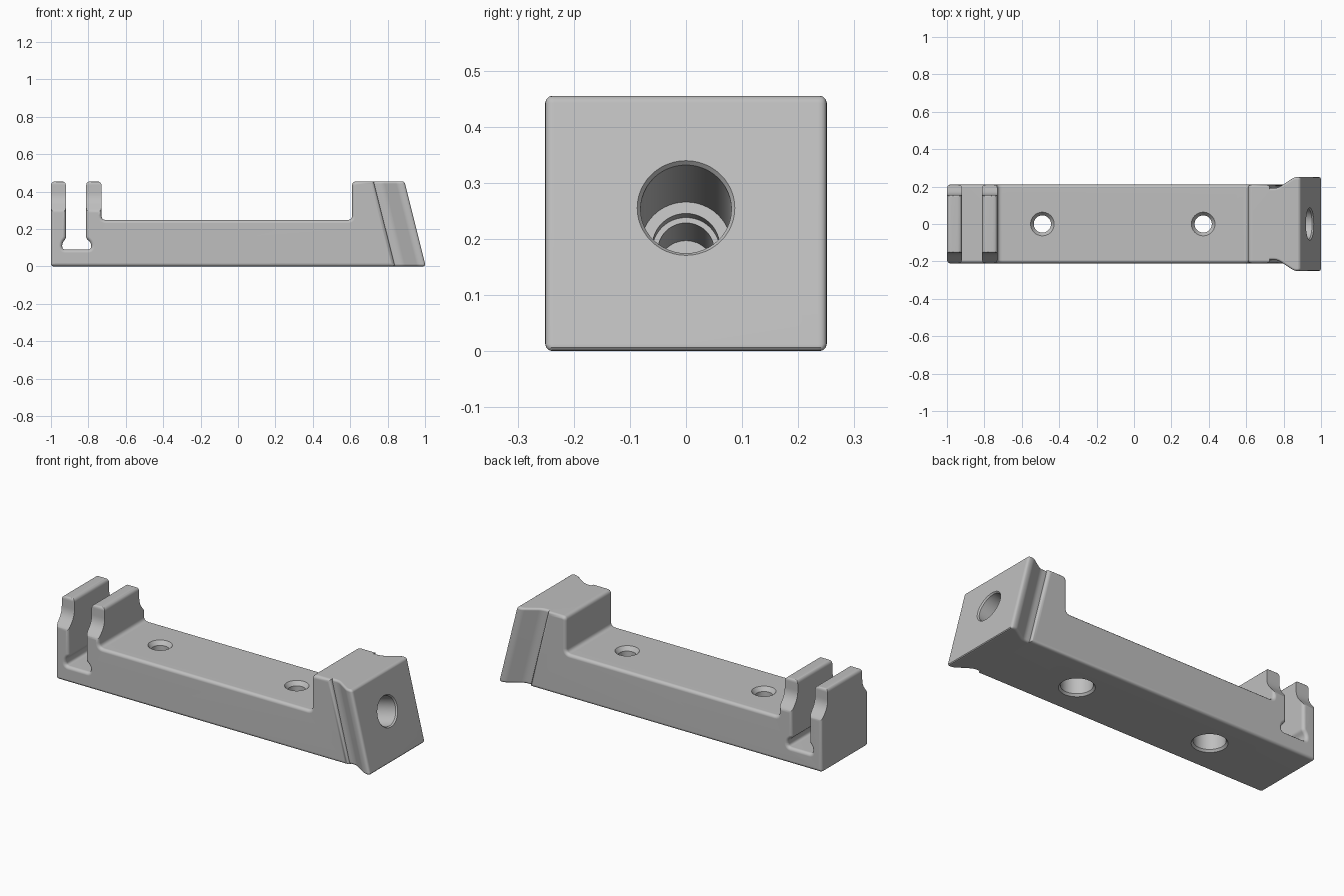
import bpy, bmesh, math
from mathutils import Vector

if "Cube" in bpy.data.objects:
    bpy.data.objects.remove(bpy.data.objects["Cube"])

HEIGHT, BASE_TOP, HALF_WIDTH, SLANT = 0.455, 0.248, 0.21, 0.25

grey = bpy.data.materials.new("plain_grey")
grey.use_nodes = True
grey.diffuse_color = (0.52, 0.52, 0.52, 1)
grey.node_tree.nodes["Principled BSDF"].inputs["Base Color"].default_value = grey.diffuse_color


def rounded(corners, steps=5):
    """Outline with each (u, v, reach) corner replaced by a small curve."""
    out = []
    for i, (u, v, reach) in enumerate(corners):
        p = Vector((u, v))
        if not reach:
            out.append(p)
            continue
        a = p + (Vector(corners[i - 1][:2]) - p).normalized() * reach
        b = p + (Vector(corners[(i + 1) % len(corners)][:2]) - p).normalized() * reach
        for k in range(steps + 1):
            t = k / steps
            out.append(a * (1 - t) ** 2 + p * 2 * t * (1 - t) + b * t * t)
    return out


def finish(bm, name, helper=False):
    bmesh.ops.recalc_face_normals(bm, faces=bm.faces)
    mesh = bpy.data.meshes.new(name)
    bm.to_mesh(mesh)
    bm.free()
    mesh.materials.append(grey)
    ob = bpy.data.objects.new(name, mesh)
    bpy.context.collection.objects.link(ob)
    ob.hide_render = helper
    return ob


def prism(name, outline, place, w0, w1, bevel=0, skip=None, helper=False):
    """Extrude an outline from w0 to w1 and round the rims of both caps."""
    bm = bmesh.new()
    rings = [[bm.verts.new(place(p.x, p.y, w)) for p in outline] for w in (w0, w1)]
    n = len(outline)
    for ring in rings:
        bm.faces.new(ring)
    for i in range(n):
        j = (i + 1) % n
        bm.faces.new((rings[0][i], rings[0][j], rings[1][j], rings[1][i]))
    bmesh.ops.recalc_face_normals(bm, faces=bm.faces)
    if bevel:
        rims = [bm.edges.get((r[i], r[(i + 1) % n])) for r in rings for i in range(n)
                if i != skip]
        bmesh.ops.bevel(bm, geom=rims, offset=bevel, offset_type='OFFSET', segments=3,
                        profile=0.5, affect='EDGES', clamp_overlap=False)
    return finish(bm, name, helper)


def turned_cutter(name, profile, location, axis, sides=48):
    """Round cutter from (radius, distance along axis) pairs."""
    bm = bmesh.new()
    turn = Vector(axis).to_track_quat('Z', 'Y')
    rings = []
    for r, h in profile:
        rings.append([bm.verts.new(Vector(location) + turn @ Vector(
            (r * math.cos(math.tau * k / sides), r * math.sin(math.tau * k / sides), h)))
            for k in range(sides)])
    for lo, hi in zip(rings, rings[1:]):
        for k in range(sides):
            m = (k + 1) % sides
            bm.faces.new((lo[k], lo[m], hi[m], hi[k]))
    bm.faces.new(rings[0])
    bm.faces.new(rings[-1])
    return finish(bm, name, True)


def activate(ob):
    bpy.ops.object.select_all(action='DESELECT')
    ob.select_set(True)
    bpy.context.view_layer.objects.active = ob


def cut(ob, cutters):
    activate(ob)
    for c in cutters:
        mod = ob.modifiers.new("cut", 'BOOLEAN')
        mod.operation, mod.solver, mod.object = 'DIFFERENCE', 'EXACT', c
        bpy.ops.object.modifier_apply(modifier=mod.name)


# Long body: bar, two clip posts with a keyhole slot, and raised block
R = 0.025
body_outline = rounded([
    (-1, 0, 0.015), (0.839, 0, 0), (0.725, HEIGHT, 0), (0.61, HEIGHT, R),
    (0.61, BASE_TOP, R), (-0.73, BASE_TOP, R), (-0.73, HEIGHT, R), (-0.812, HEIGHT, R),
    (-0.812, 0.15, 0.01), (-0.785, 0.125, 0.015), (-0.785, 0.09, 0.018),
    (-0.94, 0.09, 0.018), (-0.94, 0.125, 0.015), (-0.92, 0.15, 0.01),
    (-0.92, HEIGHT, R), (-1, HEIGHT, R)])
body = prism("body", body_outline, lambda u, v, w: (u, w, v),
             -HALF_WIDTH, HALF_WIDTH, bevel=0.018)

# Flared end head, leaning along the slanted face
half = [(0.725, 0.192, 0), (0.765, 0.192, 0.02), (0.855, 0.251, 0.015), (0.89, 0.251, 0.016)]
head_outline = rounded(half + [(u, -v, r) for u, v, r in reversed(half)])
head = prism("flared_head", head_outline,
             lambda u, v, w: (u + SLANT * (HEIGHT - w), v, w),
             0, HEIGHT, bevel=0.013, skip=len(head_outline) - 1)

# Curved shoulders narrowing the tops of the posts
shoulder = rounded([(0.13, 0.6, 0), (0.13, 0.456, 0), (0.155, 0.456, 0.02),
                    (0.155, 0.36, 0.035), (0.212, 0.29, 0.018), (0.212, 0.27, 0),
                    (0.3, 0.27, 0), (0.3, 0.6, 0)])
shoulders = [prism("shoulder_cutter", shoulder, lambda u, v, w, s=s: (w, s * u, v),
                   -1.1, -0.5, helper=True) for s in (-1, 1)]

# Vertical screw holes, countersunk above and counterbored below
screw = [(0.1, -0.01), (0.082, 0.012), (0.082, 0.12), (0.046, 0.12),
         (0.046, 0.225), (0.076, 0.265)]
screws = [turned_cutter("screw_hole_cutter", screw, (x, 0, 0), (0, 0, 1))
          for x in (-0.49, 0.37)]

# Stepped bore square to the slanted face
bore = turned_cutter("bore_cutter", [
    (0.05, -0.44), (0.05, -0.31), (0.06, -0.31), (0.06, -0.28),
    (0.081, -0.28), (0.081, -0.008), (0.093, 0.008)],
    (0.94, 0, 0.255), (1, 0, SLANT))

cut(body, shoulders + screws + [bore])
cut(head, [bore])
for helper in shoulders + screws + [bore]:
    bpy.data.objects.remove(helper)

# Smooth the rounded edges and keep the flats flat
for ob in (body, head):
    activate(ob)
    bpy.ops.object.shade_smooth_by_angle(angle=math.radians(35))
    flat = ob.modifiers.new("flat_faces", 'WEIGHTED_NORMAL')
    flat.keep_sharp = True
